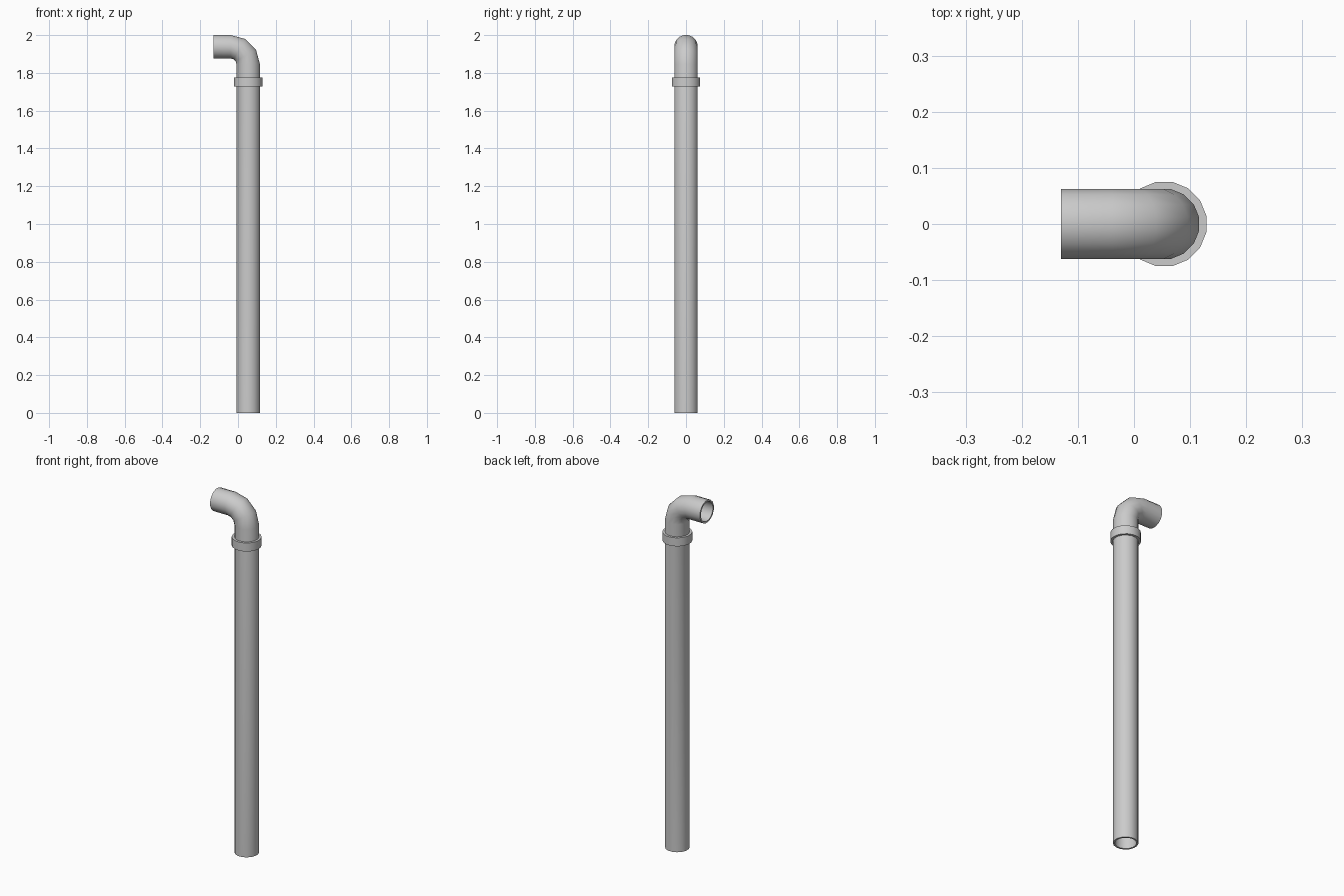
import bpy, bmesh, math
from mathutils import Vector

if "Cube" in bpy.data.objects:
    bpy.data.objects.remove(bpy.data.objects["Cube"])

SIDES = 16
AX, AZ = 0.054, 1.938          # axis of the upright pipe and of the outlet
BEND = 0.092                   # bend radius of the elbow
K = 1 / math.cos(math.pi / SIDES)


def ring(bm, centre, angle, apothem):
    """Circle of vertices; angle 0 faces up, 90 degrees faces -x."""
    side = Vector((math.cos(angle), 0, math.sin(angle)))
    verts = []
    for i in range(SIDES):
        t = 2 * math.pi * (i + 0.5) / SIDES
        p = side * math.cos(t) + Vector((0, 1, 0)) * math.sin(t)
        verts.append(bm.verts.new(centre + p * apothem * K))
    return verts


def closed_tube(name, stations):
    """Skin a closed loop of rings (outside and back along the inside)."""
    bm = bmesh.new()
    rings = [ring(bm, *s) for s in stations]
    for a, b in zip(rings, rings[1:] + rings[:1]):
        for i in range(SIDES):
            j = (i + 1) % SIDES
            bm.faces.new((a[i], a[j], b[j], b[i]))
    bmesh.ops.recalc_face_normals(bm, faces=bm.faces)
    mesh = bpy.data.meshes.new(name)
    bm.to_mesh(mesh)
    bm.free()
    obj = bpy.data.objects.new(name, mesh)
    bpy.context.collection.objects.link(obj)
    bpy.ops.object.select_all(action='DESELECT')
    obj.select_set(True)
    bpy.context.view_layer.objects.active = obj
    bpy.ops.object.shade_smooth_by_angle(angle=math.radians(40))
    return obj


# Hollow pipe: straight upright, three-segment elbow, short outlet
path = [(Vector((AX, 0, 0)), 0.0)]
for k in range(4):
    a = math.radians(30 * k)
    path.append((Vector((AX - BEND + BEND * math.cos(a), 0,
                         AZ - BEND + BEND * math.sin(a))), a))
path.append((Vector((-0.13, 0, AZ)), math.pi / 2))
outer = [(c, a, 0.062) for c, a in path]
inner = [(c, a, 0.053) for c, a in reversed(path)]
closed_tube("pipe", outer + inner)

# Collar around the joint below the elbow
profile = [(0.0615, 1.728), (0.075, 1.728), (0.075, 1.776), (0.0615, 1.776)]
closed_tube("collar", [(Vector((AX, 0, z)), 0.0, r) for r, z in profile])
